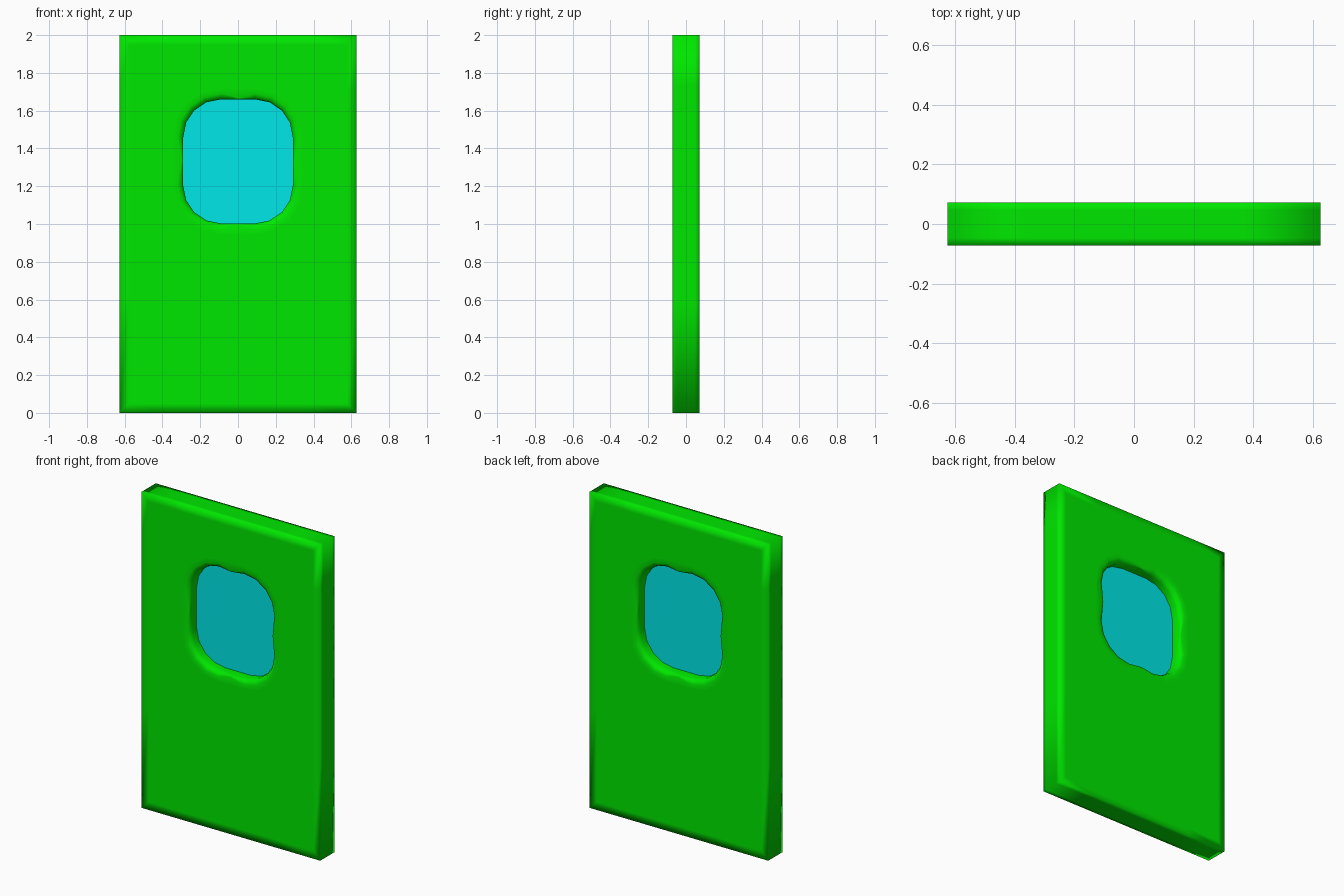
import bpy, bmesh, math

if "Cube" in bpy.data.objects:
    bpy.data.objects.remove(bpy.data.objects["Cube"])

W, H, D = 0.627, 2.0, 0.072          # half width, height, half thickness
CX, R = 0.09, 0.2                    # window corner centre and radius
Z_TOP, Z_LOW = 1.46, 1.203           # heights of window corner centres
SEG = 4


def material(name, colour):
    m = bpy.data.materials.new(name)
    m.diffuse_color = colour
    m.use_nodes = True
    m.node_tree.nodes["Principled BSDF"].inputs["Base Color"].default_value = m.diffuse_color
    return m


def make_object(name, bm, mat, smooth):
    bmesh.ops.recalc_face_normals(bm, faces=bm.faces)
    for f in bm.faces:
        f.smooth = smooth
    me = bpy.data.meshes.new(name)
    bm.to_mesh(me)
    bm.free()
    me.materials.append(mat)
    ob = bpy.data.objects.new(name, me)
    bpy.context.collection.objects.link(ob)
    return ob


# Window outline with matching points on the door's outer rectangle.
# Each entry: hole x, z, outward normal x, z, rim rounding, outer x, z
def quadrant(sx, sz):
    cz, edge = (Z_TOP, H) if sz > 0 else (Z_LOW, 0.0)
    pts = []
    for i in range(SEG + 1):
        t = i / SEG
        c, s = math.cos(t * math.pi / 2), math.sin(t * math.pi / 2)
        a, b = min(1, 2 * t), max(0, 2 * t - 1)
        ox, oz = W + (CX - W) * b, cz + (edge - cz) * a
        pts.append((sx * (CX + R * c), cz + sz * R * s, sx * c, sz * s, 0.03, sx * ox, oz))
    return pts if sx * sz > 0 else pts[::-1]


zm = (Z_TOP + Z_LOW) / 2
soft = 0.006
outline = [(CX + R, zm, 1, 0, soft, W, zm)] + quadrant(1, 1)
outline += [(0, Z_TOP + R, 0, 1, soft, 0, H)] + quadrant(-1, 1)
outline += [(-CX - R, zm, -1, 0, soft, -W, zm)] + quadrant(-1, -1)
outline += [(0, Z_LOW - R, 0, -1, soft, 0, 0)] + quadrant(1, -1)


# Rings running from the window, over the face, to the outer edge
def half_rings(side):
    inset = 0.05
    lip = [(x, side * (D - r), z) for x, z, nx, nz, r, ox, oz in outline]
    curve = [(x + nx * r * 0.3, side * (D - r * 0.3), z + nz * r * 0.3)
             for x, z, nx, nz, r, ox, oz in outline]
    rim = [(x + nx * r, side * D, z + nz * r) for x, z, nx, nz, r, ox, oz in outline]
    flat = [(x + nx * 0.06, side * D, z + nz * 0.06) for x, z, nx, nz, r, ox, oz in outline]
    support = [(ox * (1 - inset / W), side * D, 1 + (oz - 1) * (1 - inset))
               for x, z, nx, nz, r, ox, oz in outline]
    outer = [(p[5], side * D, p[6]) for p in outline]
    edge = [(p[5], side * (D - 0.025), p[6]) for p in outline]
    return [lip, curve, rim, flat, support, outer, edge]


# Door panel
bm = bmesh.new()
rings = half_rings(-1) + half_rings(1)[::-1]
loops = [[bm.verts.new(p) for p in ring] for ring in rings]
n = len(outline)
for k, a in enumerate(loops):
    b = loops[(k + 1) % len(loops)]
    for i in range(n):
        j = (i + 1) % n
        bm.faces.new((a[i], a[j], b[j], b[i]))
make_object("door_panel", bm, material("green", (0.0, 0.8, 0.0, 1)), True)

# Window pane in the middle of the thickness
bm = bmesh.new()
bm.faces.new([bm.verts.new((p[0], 0, p[1])) for p in outline])
make_object("window_pane", bm, material("cyan", (0.0, 0.8, 0.8, 1)), False)
